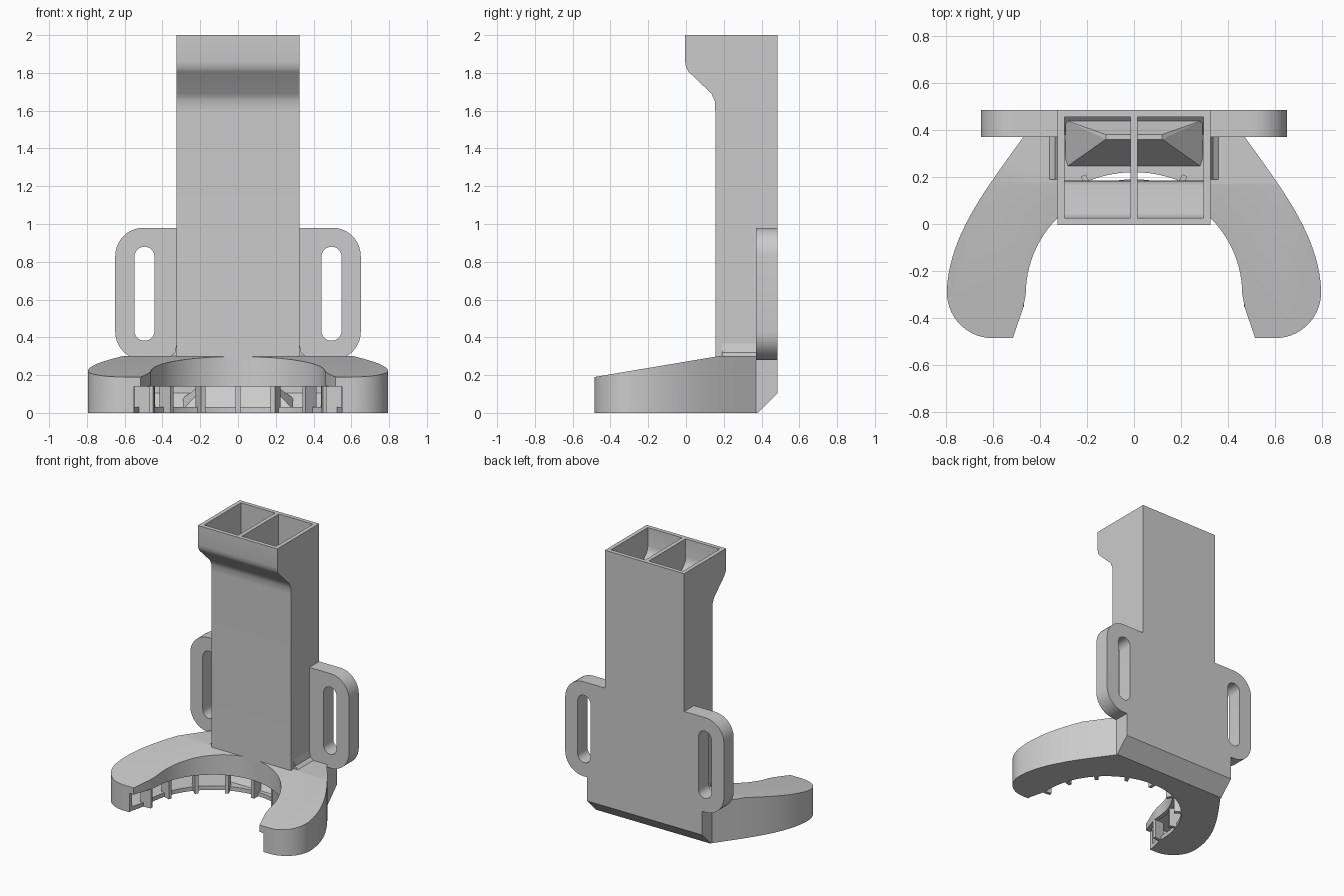
import bpy, bmesh, math
from mathutils import Vector
from mathutils.geometry import interpolate_bezier

if "Cube" in bpy.data.objects:
    bpy.data.objects.remove(bpy.data.objects["Cube"], do_unlink=True)

grey = bpy.data.materials.new("plain_grey")
grey.use_nodes = True
grey.diffuse_color = (0.6, 0.6, 0.6, 1)
grey.node_tree.nodes["Principled BSDF"].inputs["Base Color"].default_value = (0.6, 0.6, 0.6, 1)

RING_Y = -0.3      # centre of the round opening
WALL = 0.03


def finish(bm, name):
    bmesh.ops.recalc_face_normals(bm, faces=bm.faces)
    mesh = bpy.data.meshes.new(name)
    bm.to_mesh(mesh)
    bm.free()
    mesh.materials.append(grey)
    ob = bpy.data.objects.new(name, mesh)
    bpy.context.collection.objects.link(ob)
    return ob


def prism_bm(points, axis, lo, hi):
    """Extrude a 2D outline along one axis from lo to hi."""
    place = {"x": lambda p: (lo, p[0], p[1]),
             "y": lambda p: (p[0], lo, p[1]),
             "z": lambda p: (p[0], p[1], lo)}[axis]
    bm = bmesh.new()
    face = bm.faces.new([bm.verts.new(place(p)) for p in points])
    new = bmesh.ops.extrude_face_region(bm, geom=[face])["geom"]
    step = Vector([hi - lo if a == axis else 0 for a in "xyz"])
    bmesh.ops.translate(bm, vec=step, verts=[v for v in new if isinstance(v, bmesh.types.BMVert)])
    return bm


def prism(name, points, axis, lo, hi):
    return finish(prism_bm(points, axis, lo, hi), name)


def activate(ob):
    bpy.ops.object.select_all(action="DESELECT")
    ob.select_set(True)
    bpy.context.view_layer.objects.active = ob


def cut(ob, cutters):
    activate(ob)
    for c in cutters:
        mod = ob.modifiers.new("cut", "BOOLEAN")
        mod.operation, mod.solver, mod.object = "DIFFERENCE", "EXACT", c
        bpy.ops.object.modifier_apply(modifier=mod.name)


def smooth(ob):
    activate(ob)
    bpy.ops.object.shade_smooth_by_angle(angle=math.radians(30))


def arc(cx, cy, r, start, end, n):
    angles = [math.radians(start + (end - start) * i / n) for i in range(n + 1)]
    return [(cx + r * math.cos(a), cy + r * math.sin(a)) for a in angles]


def mirrored(half):
    """Close a half outline; the last point lies on the mirror line."""
    return half + [(-x, y) for x, y in reversed(half[:-1])]


def offset(points, d):
    out = []
    for i, p in enumerate(points):
        a, b, c = Vector(points[i - 1]), Vector(p), Vector(points[(i + 1) % len(points)])
        e, f = (b - a).normalized(), (c - b).normalized()
        n, m = Vector((e.y, -e.x)), Vector((f.y, -f.x))
        out.append(tuple(b + (n + m) * d / (1 + n.dot(m))))
    return out


def horseshoe(name, points, floor, drop):
    """Horseshoe solid with a sloping top and a bevelled lower back edge."""
    bm = prism_bm(points, "z", 0, 0.3)
    for y in (0.17, 0.38):
        bmesh.ops.bisect_plane(bm, geom=bm.verts[:] + bm.edges[:] + bm.faces[:],
                               plane_co=(0, y, 0), plane_no=(0, 1, 0))
    for v in bm.verts:
        if v.co.z > 0.15:
            v.co.z = 0.3 - drop + min(0, v.co.y - 0.17) * 0.168
        else:
            v.co.z = floor + max(0, v.co.y - 0.38)
    return finish(bm, name)


# Horseshoe outline: back corner, curved flank, round tip, inner ring
flank = interpolate_bezier(Vector((0.47, 0.37)), Vector((0.62, 0.16)),
                           Vector((0.79, -0.05)), Vector((0.795, -0.29)), 20)
half = [(0.47, 0.485)] + [(p.x, p.y) for p in flank]
half += arc(0.6, -0.29, 0.195, 0, -90, 14)[1:]
half += [(0.515, -0.485), (0.472, -0.36)] + arc(0, RING_Y, 0.46, 0, 90, 24)
outline = mirrored(half)
base = horseshoe("horseshoe_nozzle", outline, 0, 0)
base_cavity = horseshoe("base_cavity", offset(outline, WALL), WALL, WALL)

# Open mouth along the lower inside of the ring
mouth_half = [(0.55, -0.6), (0.55, -0.46), (0.525, -0.36)] + arc(0, RING_Y, 0.52, 0, 90, 24)
mouth = prism("mouth_cutter", mirrored(mouth_half), "z", -0.1, 0.14)

# Duct side profile with a forward step at the top
front = [(0.155, 1.6), (0.153, 1.65), (0.135, 1.69), (0.015, 1.805), (0, 1.83), (-0.005, 1.86)]
duct = prism("air_duct", [(0.485, 0.28), (0.155, 0.28)] + front + [(-0.005, 2), (0.485, 2)],
             "x", -0.325, 0.325)
inner = [(y + WALL, z + 0.005) for y, z in front]
cells = [prism("duct_cell", [(0.455, 0.15), (0.185, 0.15)] + inner + [(0.025, 2.1), (0.455, 2.1)],
               "x", lo, lo + 0.28) for lo in (-0.295, 0.015)]

cut(base, [base_cavity, mouth] + cells)
cut(duct, cells)
smooth(base)
smooth(duct)

# Slotted mounting ears and small gussets on both sides
for side, s in (("left", 1), ("right", -1)):
    ear_pts = [(0.31, 0.28)] + arc(0.5, 0.43, 0.15, -90, 0, 10) + arc(0.5, 0.83, 0.15, 0, 90, 10)
    ear_pts += [(0.31, 0.98)]
    slot_pts = arc(0.495, 0.435, 0.053, 180, 360, 14) + arc(0.495, 0.827, 0.053, 0, 180, 14)
    ear = prism(side + "_mounting_ear", [(s * x, z) for x, z in ear_pts], "y", 0.37, 0.485)
    slot = prism("slot_cutter", [(s * x, z) for x, z in slot_pts], "y", 0.3, 0.6)
    cut(ear, [slot])
    smooth(ear)
    bpy.data.objects.remove(slot, do_unlink=True)
    prism(side + "_gusset", [(s * x, z) for x, z in [(0.31, 0.29), (0.37, 0.29), (0.335, 0.32), (0.322, 0.38)]],
          "y", 0.19, 0.38)

# Guide vanes spread around the mouth
for i, deg in enumerate((-95, -72, -48, -23, 0, 23, 48, 72, 95)):
    t = math.radians(deg)
    radial, side = Vector((math.sin(t), math.cos(t))), Vector((math.cos(t), -math.sin(t))) * 0.012
    mid = Vector((0, RING_Y))
    corners = [mid + radial * r + side * k for r, k in ((0.47, -1), (0.47, 1), (0.55, 1), (0.55, -1))]
    prism("guide_vane_%d" % (i + 1), [tuple(c) for c in corners], "z", 0.0, 0.145)

# Sloped deflector under the duct that turns the air forward
bm = bmesh.new()
for s in (-1, 1):
    for co in ((0.29, 0.24, 0.02), (0.12, 0.36, 0.2), (0.12, 0.38, 0.2), (0.29, 0.44, 0.08)):
        bm.verts.new((s * co[0], co[1], co[2]))
bmesh.ops.convex_hull(bm, input=bm.verts[:])
finish(bm, "air_deflector")

for helper in [base_cavity, mouth] + cells:
    bpy.data.objects.remove(helper, do_unlink=True)
